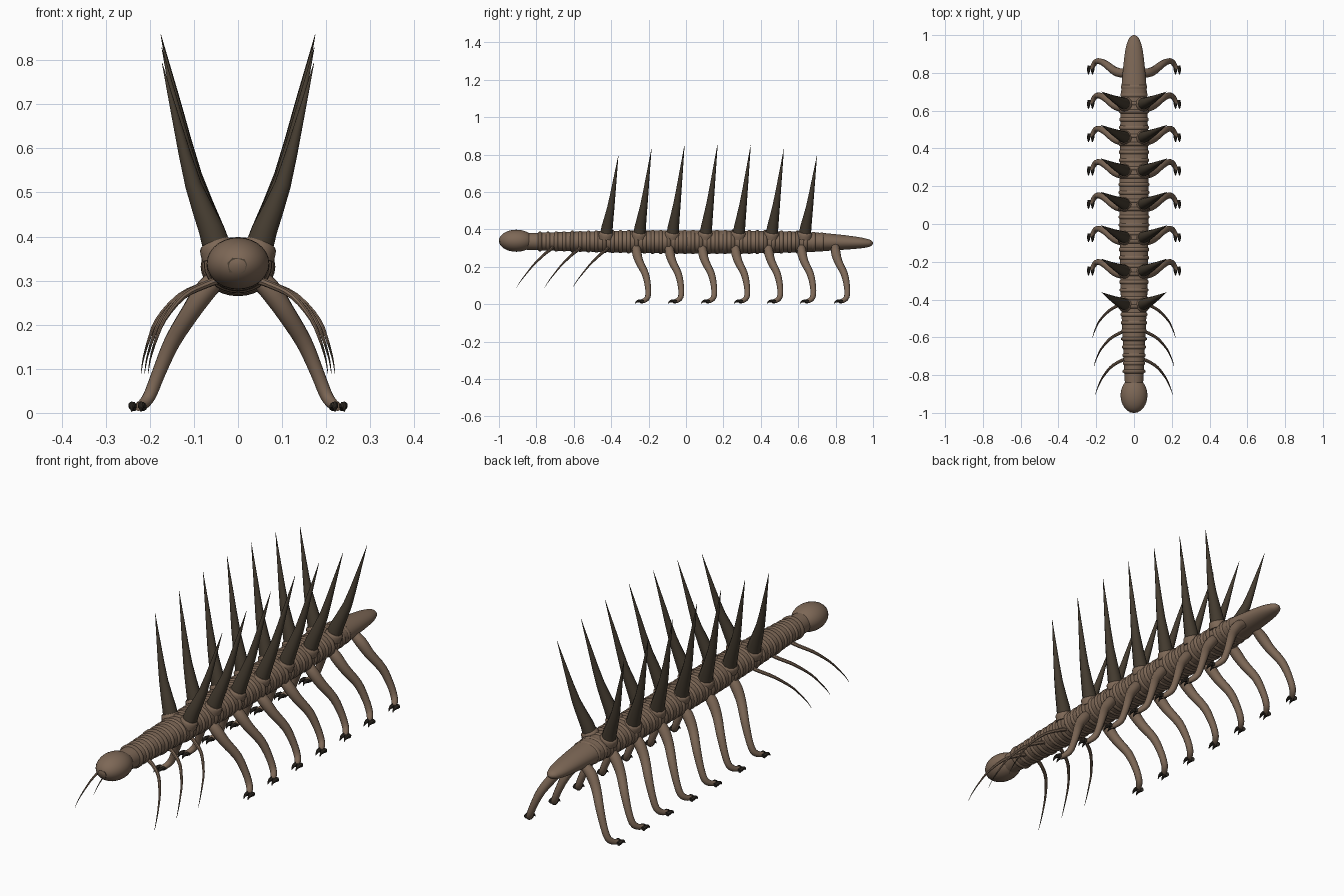
import bpy, bmesh, math
from mathutils import Vector

if "Cube" in bpy.data.objects:
    bpy.data.objects.remove(bpy.data.objects["Cube"])


def material(name, rgb):
    m = bpy.data.materials.new(name)
    m.diffuse_color = (*rgb, 1)
    m.use_nodes = True
    m.node_tree.nodes["Principled BSDF"].inputs["Base Color"].default_value = m.diffuse_color
    return m


SKIN = material("brown skin", (0.205, 0.137, 0.093))
FOLD = material("fold brown", (0.16, 0.107, 0.072))
HORN = material("dark horn", (0.058, 0.044, 0.029))
CLAW = material("claw black brown", (0.03, 0.024, 0.018))
MOUTH = material("mouth brown", (0.085, 0.062, 0.042))


def smooth_path(pts, steps):
    """Catmull-Rom through (x, y, z, radius) points."""
    p = [Vector(q) for q in pts]
    p = [2 * p[0] - p[1]] + p + [2 * p[-1] - p[-2]]
    out = []
    for i in range(1, len(p) - 2):
        a, b, c, d = p[i - 1:i + 3]
        for s in range(steps):
            t = s / steps
            out.append(0.5 * (2 * b + (c - a) * t + (2 * a - 5 * b + 4 * c - d) * t ** 2
                              + (3 * b - a - 3 * c + d) * t ** 3))
    return out + [p[-2]]


def finish(bm, name, mats, angle=40):
    bmesh.ops.recalc_face_normals(bm, faces=bm.faces)
    me = bpy.data.meshes.new(name)
    bm.to_mesh(me)
    bm.free()
    ob = bpy.data.objects.new(name, me)
    bpy.context.collection.objects.link(ob)
    for m in mats:
        me.materials.append(m)
    bpy.ops.object.select_all(action='DESELECT')
    ob.select_set(True)
    bpy.context.view_layer.objects.active = ob
    bpy.ops.object.shade_smooth_by_angle(angle=math.radians(angle))
    return ob


def loft(bm, rings):
    """Skin a list of vertex rings and close both ends."""
    n = len(rings[0])
    for a, b in zip(rings, rings[1:]):
        for k in range(n):
            bm.faces.new((a[k], a[(k + 1) % n], b[(k + 1) % n], b[k]))
    bm.faces.new(rings[0])
    bm.faces.new(rings[-1])


def tube(name, pts, mat, sides=10, steps=4):
    """Tapered tube, mirrored to the other side of the body."""
    path = smooth_path(pts, steps)
    pos = [q.to_3d() for q in path]
    bm = bmesh.new()
    rings, u = [], Vector((0, 1, 0.2))
    for i, q in enumerate(path):
        t = (pos[min(i + 1, len(pos) - 1)] - pos[max(i - 1, 0)]).normalized()
        u = (u - t * u.dot(t)).normalized()
        v, r = t.cross(u), max(q[3], 0.0006)
        rings.append([bm.verts.new(pos[i] + r * (u * math.cos(a) + v * math.sin(a)))
                      for a in (2 * math.pi * k / sides for k in range(sides))])
    loft(bm, rings)
    ob = finish(bm, name, [mat])
    ob.modifiers.new("both sides", 'MIRROR')
    return ob


def lathe(name, stations, mats, sides=28):
    """Oval sections (y, half width, half height, centre z) along the body."""
    bm = bmesh.new()
    rings = []
    for y, w, h, z in stations:
        rings.append([bm.verts.new((w * math.cos(a), y, z + h * math.sin(a)))
                      for a in (2 * math.pi * k / sides for k in range(sides))])
    loft(bm, rings)
    return finish(bm, name, mats, 60)


# Trunk, a tapered tube
keys = [(-0.85, 0.048, 0.045, 0.335), (-0.6, 0.060, 0.052, 0.335), (-0.35, 0.071, 0.058, 0.334),
        (0.0, 0.076, 0.061, 0.332), (0.35, 0.075, 0.060, 0.332), (0.65, 0.070, 0.053, 0.332),
        (0.8, 0.060, 0.043, 0.331), (0.92, 0.046, 0.031, 0.328), (0.975, 0.030, 0.021, 0.326),
        (0.993, 0.017, 0.012, 0.326), (1.0, 0.004, 0.003, 0.326)]
trunk = [tuple(q) for q in smooth_path(keys, 5)]
lathe("trunk", trunk, [SKIN])

# Raised folds ringing the trunk
for i in range(36):
    y = -0.78 + i * 0.043
    a, b = next((a, b) for a, b in zip(trunk, trunk[1:]) if a[0] <= y <= b[0])
    t = (y - a[0]) / (b[0] - a[0])
    w, h, z = (a[k] + (b[k] - a[k]) * t for k in (1, 2, 3))
    up = (0.0055 if i % 4 else 0.0085) * min(1, (0.85 - y) * 4)
    lathe("skin_fold", [(y - 0.012, w - 0.002, h - 0.002, z), (y - 0.005, w + up, h + up * 0.7, z),
                        (y + 0.005, w + up, h + up * 0.7, z), (y + 0.012, w - 0.002, h - 0.002, z)],
          [SKIN if i % 4 else FOLD])

# Head, an egg shape
head = []
for i in range(17):
    a = math.pi * (0.02 + 0.96 * i / 16)
    s = math.sin(a)
    head.append((-0.907 - 0.093 * math.cos(a), 0.071 * s, 0.059 * s, 0.339))
lathe("head", head, [SKIN])

# Mouth plate on the front of the head
bm = bmesh.new()
outline = [(-0.020, 0.319), (0.014, 0.316), (0.021, 0.336), (0.015, 0.349), (-0.012, 0.352), (-0.024, 0.340)]


def head_y(x, z):
    return -0.907 - 0.093 * math.sqrt(1 - (x / 0.071) ** 2 - ((z - 0.339) / 0.059) ** 2)


rim = [bm.verts.new((x, head_y(x, z) - 0.002, z)) for x, z in outline]
back = [bm.verts.new((x, head_y(x, z) + 0.004, z)) for x, z in outline]
loft(bm, [rim, back])
finish(bm, "mouth", [MOUTH], 30)

# Seven pairs of back spines with collars
for i in range(7):
    y = -0.425 + 0.177 * i
    top = 0.858 - 0.0072 * (i - 3) ** 2
    k = (top - 0.36) / 0.498
    tip = 0.175 - 0.001 * abs(i - 3)
    tube("back_spine", [(0.042, y - 0.003, 0.355, 0.034), (0.060, y + 0.004, 0.415, 0.030),
                        (0.101, y + 0.023, 0.36 + 0.18 * k, 0.0195),
                        (0.139, y + 0.044, 0.36 + 0.345 * k, 0.0095), (tip, y + 0.063, top, 0.0006)],
         HORN, 10, 2)
    tube("spine_collar", [(0.042, y - 0.004, 0.352, 0.040), (0.049, y - 0.002, 0.378, 0.039),
                          (0.052, y - 0.001, 0.387, 0.033)], SKIN, 12, 2)

# Seven pairs of walking legs, each foot with two claws
for i in range(7):
    y = -0.262 + 0.1765 * i + (0.005 if i == 6 else 0)
    root = 0.010 if i == 6 else 0
    tube("leg", [(0.040 - root, y - 0.004, 0.315, 0.020), (0.072, y - 0.002, 0.280, 0.025),
                 (0.108, y + 0.012, 0.228, 0.022), (0.150, y + 0.045, 0.160, 0.019),
                 (0.180, y + 0.059, 0.090, 0.016), (0.200, y + 0.058, 0.040, 0.015),
                 (0.215, y + 0.040, 0.020, 0.013), (0.226, y + 0.018, 0.014, 0.010)], SKIN, 10, 3)
    for x in (0.219, 0.240):
        tube("claw", [(x - 0.003, y + 0.034, 0.013, 0.010), (x, y + 0.012, 0.017, 0.009),
                      (x + 0.001, y - 0.003, 0.012, 0.005), (x + 0.001, y - 0.011, 0.002, 0.0008)],
             CLAW, 8, 2)

# Three pairs of thin front feelers
for i, y in enumerate((-0.725, -0.575, -0.425)):
    s = i * 0.008
    tube("feeler", [(0.035, y + 0.012, 0.305, 0.009), (0.075, y - 0.002, 0.290, 0.0085),
                    (0.125 + s / 2, y - 0.035, 0.264, 0.0075), (0.168 + s, y - 0.090, 0.210, 0.005),
                    (0.190 + s, y - 0.135, 0.155, 0.003)], SKIN, 8, 3)
    tube("feeler_tip", [(0.190 + s, y - 0.135, 0.155, 0.003), (0.199 + s, y - 0.160, 0.122, 0.0018),
                        (0.204 + s, y - 0.180, 0.090, 0.0006)], HORN, 8, 3)
